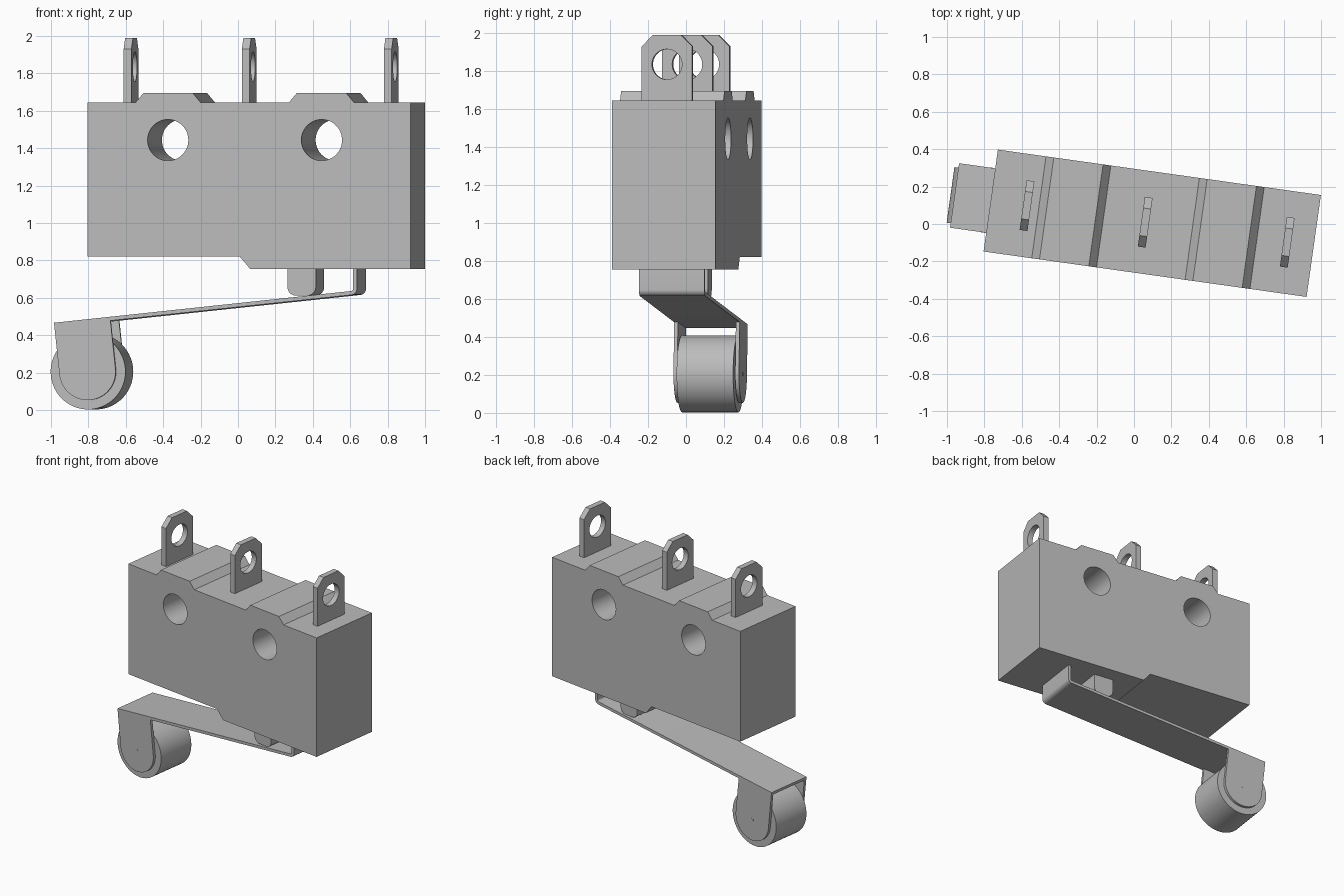
import bpy, bmesh, math
from mathutils import Vector

if "Cube" in bpy.data.objects:
    bpy.data.objects.remove(bpy.data.objects["Cube"], do_unlink=True)

TURN = math.radians(-8)        # the whole switch is turned about z
ORIGIN = (0.0975, 0.004, 0)
TILT = math.radians(6)         # slope of the lever

grey = bpy.data.materials.new("light_grey")
grey.use_nodes = True
grey.diffuse_color = (0.5, 0.5, 0.5, 1)
grey.node_tree.nodes["Principled BSDF"].inputs["Base Color"].default_value = grey.diffuse_color
parts = []


def arc(cx, cy, r, start, end, n):
    """Points along an arc, angles in degrees."""
    angles = [math.radians(start + (end - start) * i / n) for i in range(n + 1)]
    return [(cx + r * math.cos(a), cy + r * math.sin(a)) for a in angles]


def circle(cx, cy, r, n=48):
    return arc(cx, cy, r, 0, 360, n)[:-1]


def extrude(name, loops, place, direction):
    """Fill an outline with optional hole loops and extrude it into a solid."""
    bm = bmesh.new()
    edges = []
    for loop in loops:
        verts = [bm.verts.new(place(p)) for p in loop]
        edges += [bm.edges.new((v, verts[i - 1])) for i, v in enumerate(verts)]
    bmesh.ops.triangle_fill(bm, edges=edges, use_beauty=True)
    out = bmesh.ops.extrude_face_region(bm, geom=bm.faces[:])
    moved = [g for g in out["geom"] if isinstance(g, bmesh.types.BMVert)]
    bmesh.ops.translate(bm, verts=moved, vec=Vector(direction))
    bmesh.ops.recalc_face_normals(bm, faces=bm.faces[:])
    mesh = bpy.data.meshes.new(name)
    bm.to_mesh(mesh)
    bm.free()
    mesh.materials.append(grey)
    obj = bpy.data.objects.new(name, mesh)
    obj.location = ORIGIN
    obj.rotation_euler.z = TURN
    bpy.context.collection.objects.link(obj)
    parts.append(obj)


def side_profile(name, loops, y0, y1):
    extrude(name, loops, lambda p: (p[0], y0, p[1]), (0, y1 - y0, 0))


# Housing with stepped base, two raised pads and two mounting holes
top = 1.645


def pad(right):
    return [(right, top), (right - 0.042, 1.695), (right - 0.308, 1.695), (right - 0.35, top)]


housing = [(-0.872, 0.82), (-0.05, 0.82), (0.005, 0.755), (0.872, 0.755), (0.872, top)]
housing += pad(0.566) + pad(-0.262) + [(-0.872, top)]
side_profile("housing", [housing, circle(-0.438, 1.443, 0.11), circle(0.392, 1.443, 0.11)],
             -0.275, 0.275)

# Three solder terminals with clipped corners and an eye
tab = [(-0.134, 1.6), (0.134, 1.6), (0.134, 1.93), (0.074, 1.99), (-0.074, 1.99), (-0.134, 1.93)]
for label, x in (("right", -0.676), ("middle", -0.038), ("left", 0.729)):
    extrude("terminal_" + label, [tab, circle(0, 1.835, 0.08)],
            lambda p: (x - 0.021, p[0], p[1]), (0.042, 0, 0))

# Plunger with rounded lower corners
plunger = [(0.344, 0.78), (0.191, 0.78)]
plunger += arc(0.236, 0.657, 0.045, 180, 270, 8) + arc(0.299, 0.657, 0.045, 270, 360, 8)
side_profile("plunger", [plunger], -0.16, 0.16)

# Sloping lever, bent up into the housing
hub = (-0.887, 0.205)


def tilted(a, b):
    c, s = math.cos(TILT), math.sin(TILT)
    return (hub[0] + a * c - b * s, hub[1] + a * s + b * c)


lever = [tilted(-0.152, 0.258), tilted(-0.152, 0.279)]
lever += arc(0.535, 0.648, 0.012, -84, 0, 5) + [(0.547, 0.77), (0.568, 0.77)]
lever += arc(0.535, 0.648, 0.033, 0, -84, 8)
side_profile("lever", [lever], -0.174, 0.174)

# Roller fork cheeks
cheek = [tilted(0.152, 0.262), tilted(-0.152, 0.262)]
cheek += [tilted(*p) for p in arc(0, 0, 0.152, 180, 360, 32)]
for label, y in (("front", -0.174), ("back", 0.154)):
    side_profile("fork_cheek_" + label, [cheek], y, y + 0.02)

# Roller and its axle pin
side_profile("roller", [circle(*hub, 0.202, 64)], -0.15, 0.15)
side_profile("axle_pin", [circle(*hub, 0.012, 16)], -0.175, 0.175)

# Smooth the round walls, keep edges sharp
bpy.ops.object.select_all(action="DESELECT")
for obj in parts:
    obj.select_set(True)
bpy.context.view_layer.objects.active = parts[0]
bpy.ops.object.shade_smooth_by_angle(angle=math.radians(30))
